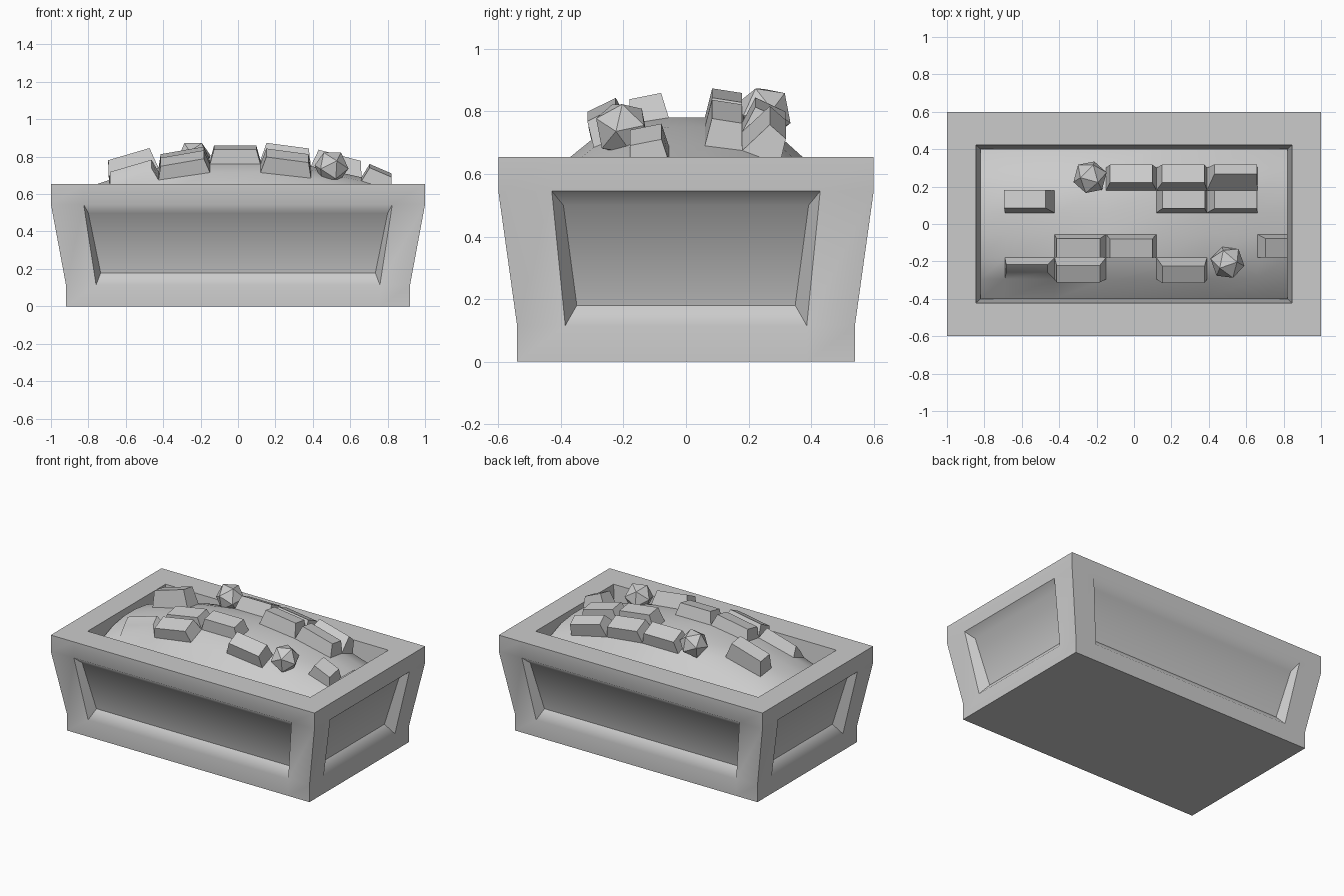
import bpy, bmesh, math
from mathutils import Vector

cube = bpy.data.objects.get("Cube")
if cube:
    bpy.data.objects.remove(cube)

grey = bpy.data.materials.new("stone grey")
grey.use_nodes = True
colour = (0.6, 0.6, 0.6, 1)
grey.diffuse_color = colour
grey.node_tree.nodes["Principled BSDF"].inputs["Base Color"].default_value = colour


def finish(bm, name, angle):
    bmesh.ops.remove_doubles(bm, verts=bm.verts, dist=0.0005)
    bmesh.ops.recalc_face_normals(bm, faces=bm.faces)
    mesh = bpy.data.meshes.new(name)
    bm.to_mesh(mesh)
    bm.free()
    mesh.materials.append(grey)
    ob = bpy.data.objects.new(name, mesh)
    bpy.context.collection.objects.link(ob)
    bpy.ops.object.select_all(action='DESELECT')
    ob.select_set(True)
    bpy.context.view_layer.objects.active = ob
    if angle:
        bpy.ops.object.shade_smooth_by_angle(angle=math.radians(angle))
    return ob


def quad(bm, pts):
    return bm.faces.new([bm.verts.new(p) for p in pts])


# Flared tub: four walls with a sunken panel each, then rim, cavity and base
DEPTH = 0.055
levels = [(0, 0.92, 0.54), (0.115, 0.92, 0.54), (0.545, 1.0, 0.6), (0.655, 1.0, 0.6)]
bm = bmesh.new()


def wall(place, split, inset):
    # place(level, s) gives a point at fraction s along the wall
    stops = [-1, -split, split, 1]
    for k in range(3):
        for j in range(3):
            a, b = stops[j], stops[j + 1]
            ring = [place(k, a), place(k, b), place(k + 1, b), place(k + 1, a)]
            if (k, j) != (1, 1):
                quad(bm, ring)
                continue
            n = (ring[1] - ring[0]).cross(ring[3] - ring[0]).normalized()
            along = (ring[1] - ring[0]).normalized()
            up = Vector((0, 0, 0.055))
            inner = [ring[i] + along * sx * inset + up * sz - n * DEPTH
                     for i, (sx, sz) in enumerate([(1, 1), (-1, 1), (-1, -1), (1, -1)])]
            quad(bm, inner)
            for i in range(4):
                m = (i + 1) % 4
                quad(bm, [ring[i], ring[m], inner[m], inner[i]])


for d in (1, -1):
    wall(lambda k, s: Vector((d * s * levels[k][1], -d * levels[k][2], levels[k][0])), 0.825, 0.025)
    wall(lambda k, s: Vector((d * levels[k][1], d * s * levels[k][2], levels[k][0])), 0.715, 0.037)


def rect(hx, hy, z):
    return [Vector((sx * hx, sy * hy, z)) for sx, sy in ((-1, -1), (1, -1), (1, 1), (-1, 1))]


rings = [rect(1, 0.6, 0.655), rect(0.845, 0.422, 0.655), rect(0.82, 0.4, 0.45)]
for a, b in zip(rings, rings[1:]):
    for i in range(4):
        m = (i + 1) % 4
        quad(bm, [a[i], a[m], b[m], b[i]])
quad(bm, rings[-1])
quad(bm, rect(0.92, 0.54, 0))
finish(bm, "tub", 50)

# Domed mound on a grid; chosen cells are raised into blocks
xs = [-0.82, -0.69, -0.425, -0.15, 0.12, 0.39, 0.66, 0.82]
ys = [-0.4, -0.295, -0.18, -0.055, 0.06, 0.18, 0.3, 0.4]
drop_x = [0.15, 0.105, 0.04, 0, 0, 0.03, 0.09, 0.14]
drop_y = [0.15, 0.065, 0.02, 0, 0, 0.015, 0.06, 0.15]
# (column, row): (height, lean of the near edge)
blocks = {(1, 1): (0.07, 0.05), (2, 1): (0.08, 0), (4, 1): (0.09, 0),
          (2, 2): (0.075, 0), (3, 2): (0.08, 0), (6, 2): (0.075, 0),
          (1, 4): (0.11, 0), (4, 4): (0.095, 0), (5, 4): (0.09, 0),
          (3, 5): (0.085, 0), (4, 5): (0.085, 0), (5, 5): (0.09, 0.045)}


def ground(i, j):
    return Vector((xs[i], ys[j], 0.78 - drop_x[i] - drop_y[j]))


bm = bmesh.new()
for i in range(7):
    for j in range(7):
        base = [ground(i, j), ground(i + 1, j), ground(i + 1, j + 1), ground(i, j + 1)]
        if (i, j) not in blocks:
            quad(bm, base)
            continue
        height, lean = blocks[i, j]
        n = (base[2] - base[0]).cross(base[3] - base[1]).normalized()
        mid = sum(base, Vector()) / 4
        top = []
        for p in base:
            q = p + n * height
            q.x -= math.copysign(0.022, p.x - mid.x)
            q.y -= math.copysign(0.012, p.y - mid.y)
            if p.y < mid.y:
                q.y += lean
            top.append(q)
        quad(bm, top)
        for k in range(4):
            m = (k + 1) % 4
            quad(bm, [base[k], base[m], top[m], top[k]])
finish(bm, "mound", 40)

# Faceted loose rocks
for name, spot, turn in (("rock_back", (-0.235, 0.25, 0.795), 0.5),
                         ("rock_front", (0.5, -0.205, 0.745), 1.1)):
    bm = bmesh.new()
    bmesh.ops.create_icosphere(bm, subdivisions=1, radius=0.093)
    rock = finish(bm, name, 0)
    rock.location = spot
    rock.rotation_euler = (0.5, 0.3, turn)
